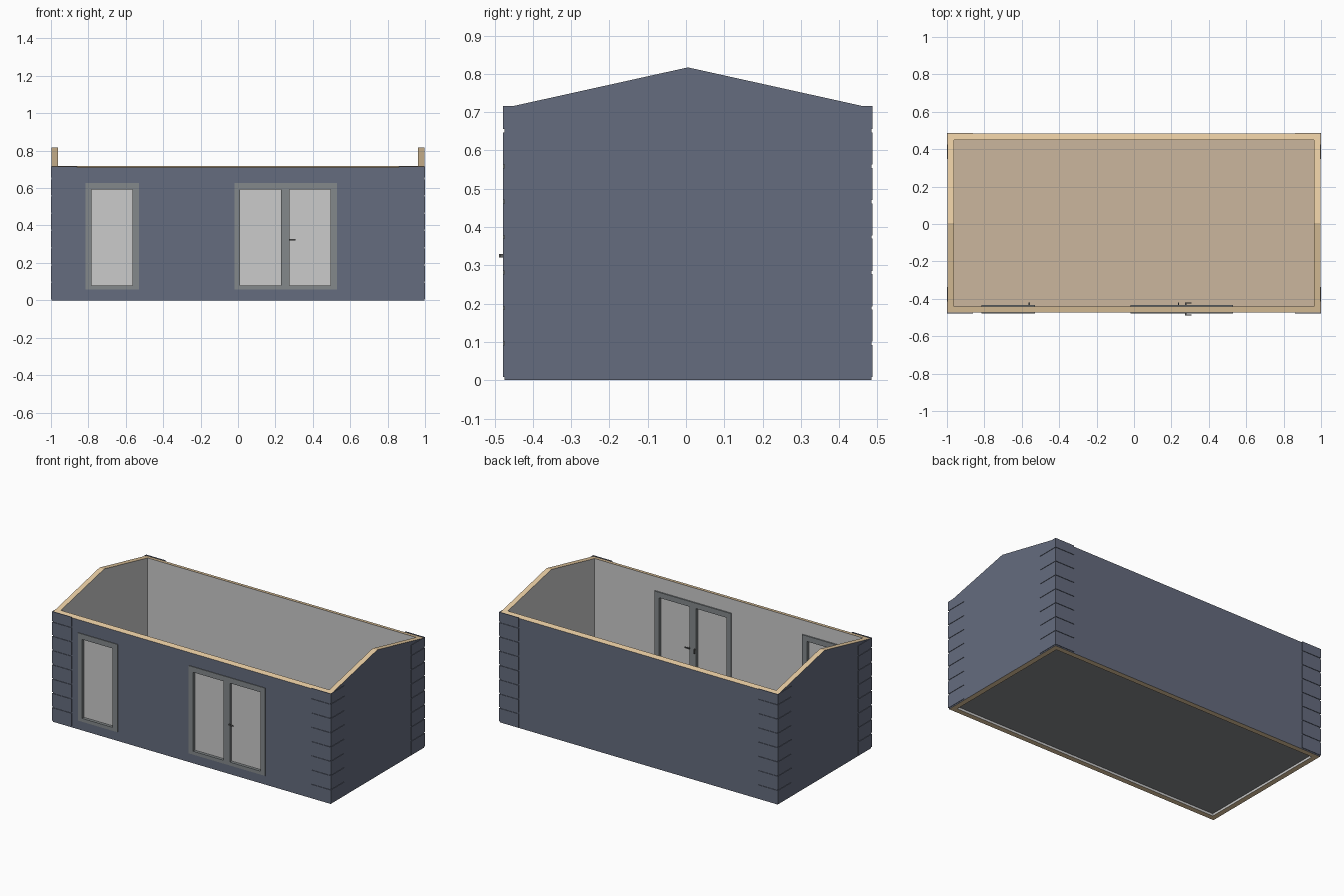
import bpy, bmesh
from mathutils import Vector

if "Cube" in bpy.data.objects:
    bpy.data.objects.remove(bpy.data.objects["Cube"])


def material(name, rgb):
    m = bpy.data.materials.new(name)
    m.diffuse_color = (*rgb, 1)
    m.use_nodes = True
    m.node_tree.nodes["Principled BSDF"].inputs["Base Color"].default_value = m.diffuse_color
    return m


SLATE = material("slate_cladding", (0.13, 0.15, 0.21))
TIMBER = material("cut_timber", (0.80, 0.60, 0.36))
INNER = material("inner_lining", (0.55, 0.55, 0.55))
FRAME = material("frame_grey", (0.23, 0.25, 0.26))
FLOOR = material("floor_boards", (0.60, 0.47, 0.34))
UNDER = material("floor_underside", (0.25, 0.26, 0.27))
METAL = material("handle_metal", (0.12, 0.12, 0.12))


def finish(name, bm, mats):
    bmesh.ops.recalc_face_normals(bm, faces=bm.faces)
    me = bpy.data.meshes.new(name)
    bm.to_mesh(me)
    bm.free()
    for m in mats:
        me.materials.append(m)
    ob = bpy.data.objects.new(name, me)
    bpy.context.collection.objects.link(ob)
    return ob


def boxes(name, spans, mats=()):
    """One object from boxes given as (x0, x1, y0, y1, z0, z1)."""
    bm = bmesh.new()
    for x0, x1, y0, y1, z0, z1 in spans:
        vs = bmesh.ops.create_cube(bm, size=1)["verts"]
        for v in vs:
            v.co = Vector((x1 if v.co.x > 0 else x0,
                           y1 if v.co.y > 0 else y0,
                           z1 if v.co.z > 0 else z0))
    return finish(name, bm, mats)


def prism(name, pts, push, mats=()):
    bm = bmesh.new()
    face = bm.faces.new([bm.verts.new(p) for p in pts])
    geo = bmesh.ops.extrude_face_region(bm, geom=[face])["geom"]
    bmesh.ops.translate(bm, vec=push, verts=[g for g in geo if isinstance(g, bmesh.types.BMVert)])
    return finish(name, bm, mats)


# main dimensions
WX, Y0, Y1, T = 0.997, -0.474, 0.484, 0.034
MID, EAVE, RIDGE = 0.005, 0.711, 0.817
WINDOW = (-0.815, -0.53, 0.058, 0.627)
DOOR = (-0.02, 0.53, 0.058, 0.627)

# gabled wall shell, hollowed and pierced for window and doors
walls = prism("walls", [(-WX, Y0, 0), (-WX, Y1, 0), (-WX, Y1, EAVE), (-WX, MID, RIDGE), (-WX, Y0, EAVE)],
              (2 * WX, 0, 0), (SLATE, TIMBER, INNER))
cutters = [boxes("room_cutter", [(-WX + T, WX - T, Y0 + T, Y1 - T, -0.2, 1.2)])]
for x0, x1, z0, z1 in (WINDOW, DOOR):
    cutters.append(boxes("opening_cutter",
                         [(x0 + .01, x1 - .01, Y0 - .1, Y0 + .1, z0 + .01, z1 - .01)]))
bpy.context.view_layer.objects.active = walls
for c in cutters:
    mod = walls.modifiers.new("cut", "BOOLEAN")
    mod.operation, mod.solver, mod.object = "DIFFERENCE", "EXACT", c
    bpy.ops.object.modifier_apply(modifier=mod.name)
    bpy.data.objects.remove(c)
for p in walls.data.polygons:
    c, n = p.center, p.normal
    outside = abs(c.x) > WX - .01 or c.y < Y0 + .01 or c.y > Y1 - .01
    p.material_index = 1 if abs(n.z) > .5 else 0 if outside else 2

# raised floor with a separate underside colour
floor = boxes("floor", [(-WX + T, WX - T, Y0 + T, Y1 - T, 0.015, 0.022)], (FLOOR, UNDER))
for p in floor.data.polygons:
    p.material_index = 1 if p.normal.z < -.5 else 0

# stacked L-shaped corner blocks
L, P = 0.14, 0.0035
for sx, xn in ((-1, "left"), (1, "right")):
    for sy, wy, yn in ((-1, Y0, "front"), (1, Y1, "back")):
        for i in range(8):
            z0 = 0.008 + i * 0.0925
            z1 = min(z0 + 0.084, 0.716)
            ox, oy, ix = sx * (WX + .003), wy + sy * P, sx * WX
            pts = [(ox, oy), (ox, oy - sy * L), (ix, oy - sy * L), (ix, wy),
                   (ox - sx * L, wy), (ox - sx * L, oy)]
            prism(f"corner_block_{yn}_{xn}_{i}", [(x, y, z0) for x, y in pts],
                  (0, 0, z1 - z0), (SLATE,))


# frame with uprights between panes, plus recessed glass
def glazed(name, rect, panes, pz0, pz1):
    x0, x1, z0, z1 = rect
    f, b = -0.478, -0.432
    spans = [(x0, x1, f, b, z0, pz0), (x0, x1, f, b, pz1, z1)]
    edges = [x0] + [e for p in panes for e in p] + [x1]
    for a, c in zip(edges[::2], edges[1::2]):
        spans.append((a, c, f, b, pz0, pz1))
    boxes(name + "_frame", spans, (FRAME,))
    boxes(name + "_glass", [(a, c, -0.459, -0.451, pz0, pz1) for a, c in panes])


glazed("window", WINDOW, [(-0.783, -0.565)], 0.08, 0.592)
glazed("door", DOOR, [(0.012, 0.23), (0.276, 0.495)], 0.08, 0.592)

# lever handles on both sides of the door
for side, ya, yb in (("outer", -0.478, -0.488), ("inner", -0.432, -0.421)):
    d = 0.004 if yb > ya else -0.004
    boxes(f"door_handle_{side}",
          [(.272, .280, *sorted((ya, yb)), .321, .329),
           (.280, .307, *sorted((yb - d, yb)), .321, .329)], (METAL,))

# small vertical turn handles inside
for name, x in (("window_latch", -0.56), ("door_latch", 0.237)):
    boxes(name, [(x - .003, x + .003, -.432, -.424, .322, .330),
                 (x - .003, x + .003, -.424, -.420, .300, .330)], (METAL,))
